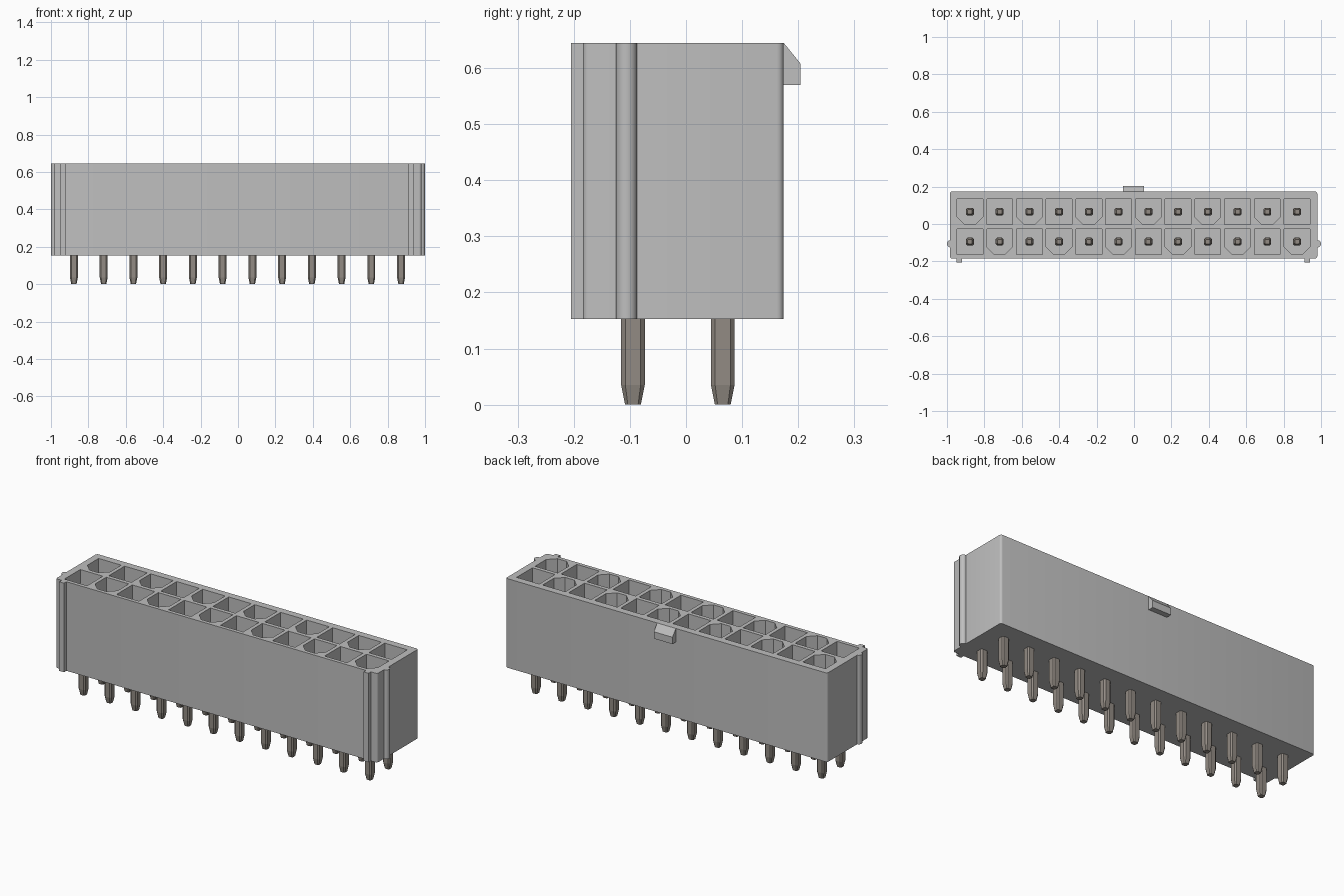
import bpy, bmesh, math

if "Cube" in bpy.data.objects:
    bpy.data.objects.remove(bpy.data.objects["Cube"], do_unlink=True)

BASE, TOP, FLOOR = 0.153, 0.645, 0.25
PITCH, MID, COLS = 0.159, -0.0027, 12
ROWS = (-0.0945, 0.0655)


def material(name, rgb):
    m = bpy.data.materials.new(name)
    m.use_nodes = True
    m.diffuse_color = (*rgb, 1)
    m.node_tree.nodes["Principled BSDF"].inputs["Base Color"].default_value = (*rgb, 1)
    return m


plastic = material("grey plastic", (0.52, 0.52, 0.52))
metal = material("pin metal", (0.29, 0.26, 0.23))


def add_loft(bm, rings):
    """Skin a closed solid through rings of matching 3D points."""
    loops = [[bm.verts.new(p) for p in ring] for ring in rings]
    n = len(loops[0])
    faces = [bm.faces.new(loops[0][::-1]), bm.faces.new(loops[-1])]
    for a, b in zip(loops, loops[1:]):
        for i in range(n):
            j = (i + 1) % n
            faces.append(bm.faces.new((a[i], a[j], b[j], b[i])))
    bmesh.ops.recalc_face_normals(bm, faces=faces)


def prism(bm, outline, z0, z1):
    add_loft(bm, [[(x, y, z) for x, y in outline] for z in (z0, z1)])


def make_object(name, bm, mat):
    mesh = bpy.data.meshes.new(name)
    bm.to_mesh(mesh)
    bm.free()
    mesh.materials.append(mat)
    ob = bpy.data.objects.new(name, mesh)
    bpy.context.collection.objects.link(ob)
    return ob


def smooth(ob, angle=40):
    bpy.ops.object.select_all(action="DESELECT")
    ob.select_set(True)
    bpy.context.view_layer.objects.active = ob
    bpy.ops.object.shade_smooth_by_angle(angle=math.radians(angle))


def rectangle(x0, x1, y0, y1):
    return [(x0, y0), (x1, y0), (x1, y1), (x0, y1)]


def rounded(x0, x1, y0, y1, r, steps=4):
    pts = []
    corners = [(x1 - r, y1 - r), (x0 + r, y1 - r), (x0 + r, y0 + r), (x1 - r, y0 + r)]
    for k, (cx, cy) in enumerate(corners):
        for s in range(steps + 1):
            a = (k + s / steps) * math.pi / 2
            pts.append((cx + r * math.cos(a), cy + r * math.sin(a)))
    return pts


def column_x(c):
    return MID + (c - (COLS - 1) / 2) * PITCH


# Housing block
bm = bmesh.new()
prism(bm, rounded(-0.985, 0.98, -0.184, 0.174, 0.012), BASE, TOP)
housing = make_object("housing", bm, plastic)

# Sockets: square and front-chamfered ones alternate like a checkerboard
bm = bmesh.new()
h, cut = 0.069, 0.041
for r, y in enumerate(ROWS):
    for c in range(COLS):
        x = column_x(c)
        if (r + c) % 2:
            shape = [(x - h + cut, y - h), (x + h - cut, y - h), (x + h, y - h + cut),
                     (x + h, y + h), (x - h, y + h), (x - h, y - h + cut)]
        else:
            shape = rectangle(x - h, x + h, y - h, y + h)
        prism(bm, shape, FLOOR, TOP + 0.1)
cutter = make_object("socket_cutter", bm, plastic)
cutter.hide_render = True

smooth(housing)
mod = housing.modifiers.new("sockets", "BOOLEAN")
mod.operation = "DIFFERENCE"
mod.solver = "EXACT"
mod.object = cutter
bpy.ops.object.modifier_apply(modifier=mod.name)
bpy.data.objects.remove(cutter, do_unlink=True)
smooth(housing)

# Square ribs on the front, round ribs on the ends
for side, x0, x1, end in (("right", -0.949, -0.92, -0.981), ("left", 0.912, 0.941, 0.981)):
    bm = bmesh.new()
    prism(bm, rectangle(x0, x1, -0.205, -0.18), BASE, TOP)
    make_object(side + "_front_rib", bm, plastic)
    bm = bmesh.new()
    circle = [(end + 0.019 * math.cos(a), -0.106 + 0.019 * math.sin(a))
              for a in (i * math.pi / 12 for i in range(24))]
    prism(bm, circle, BASE, TOP)
    smooth(make_object(side + "_end_rib", bm, plastic))

# Latch ramp on the back
bm = bmesh.new()
ramp = [(0.17, 0.57), (0.204, 0.57), (0.204, 0.608), (0.174, TOP), (0.17, TOP)]
add_loft(bm, [[(x, y, z) for y, z in ramp] for x in (-0.06, 0.054)])
make_object("latch_ramp", bm, plastic)

# Contact pins, tapered at both tips
bm = bmesh.new()
rings = []
for z, w in ((0, 0.014), (0.035, 0.021), (0.5, 0.021), (0.53, 0.012)):
    rings.append([(x, y, z) for x, y in rounded(-w, w, -w, w, w * 0.35, 1)])
add_loft(bm, rings)
pin = make_object("contact_pin", bm, metal)
pin.location = (column_x(0), ROWS[0], 0)
for r, y in enumerate(ROWS):
    for c in range(COLS):
        if r + c:
            copy = pin.copy()
            copy.location = (column_x(c), y, 0)
            bpy.context.collection.objects.link(copy)
